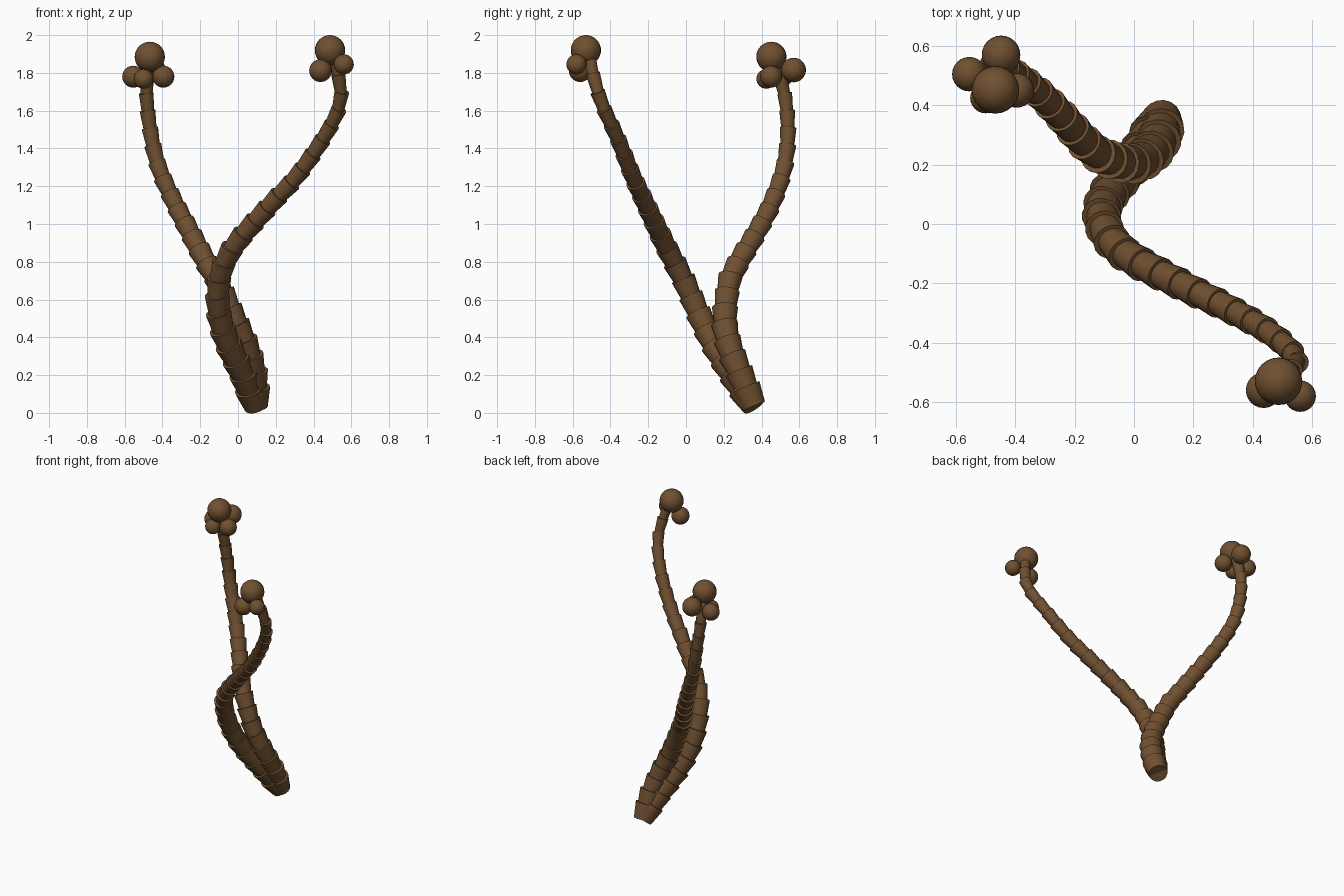
import bpy
from mathutils import Vector

cube = bpy.data.objects.get("Cube")
if cube:
    bpy.data.objects.remove(cube, do_unlink=True)

bark = bpy.data.materials.new("brown_bark")
bark.use_nodes = True
color = (0.16, 0.08, 0.03, 1)
bark.diffuse_color = color
bark.node_tree.nodes["Principled BSDF"].inputs["Base Color"].default_value = color


def finish(obj, name):
    obj.name = name
    obj.data.materials.append(bark)
    bpy.ops.object.shade_smooth_by_angle()


def resample(points, count):
    """Even steps along a smooth path through the points."""
    pts = [Vector(p) for p in points]
    pts = [2 * pts[0] - pts[1]] + pts + [2 * pts[-1] - pts[-2]]
    fine = []
    for a, b, c, d in zip(pts, pts[1:], pts[2:], pts[3:]):
        for i in range(20):
            t = i / 20
            fine.append(0.5 * (2 * b + (c - a) * t + (2 * a - 5 * b + 4 * c - d) * t * t
                               + (3 * b - a - 3 * c + d) * t ** 3))
    fine.append(pts[-2])
    dist = [0]
    for a, b in zip(fine, fine[1:]):
        dist.append(dist[-1] + (b - a).length)
    out, j = [], 0
    for i in range(count + 1):
        target = dist[-1] * i / count
        while j < len(dist) - 2 and dist[j + 1] < target:
            j += 1
        out.append(fine[j].lerp(fine[j + 1], (target - dist[j]) / (dist[j + 1] - dist[j])))
    return out


def trunk(name, points, count):
    """Stack of flared rings, each one wider at its upper end."""
    path = resample(points, count)
    for i, (a, b) in enumerate(zip(path, path[1:])):
        t = i / (count - 1)
        radius = 0.079 * (1 - t) + 0.036 * t
        axis = b - a
        length = axis.length * 1.2
        bpy.ops.mesh.primitive_cone_add(
            vertices=16, radius1=radius * 0.8, radius2=radius, depth=length,
            location=a + axis.normalized() * length / 2,
            rotation=axis.to_track_quat('Z', 'Y').to_euler())
        finish(bpy.context.object, f"{name}_ring_{i + 1}")


def nuts(name, balls):
    for i, (x, y, z, r) in enumerate(balls):
        bpy.ops.mesh.primitive_uv_sphere_add(segments=24, ring_count=16, radius=r,
                                             location=(x, y, z))
        finish(bpy.context.object, f"{name}_{i + 1}")


# Trunks, both growing out of one base
trunk("front_trunk", [
    (0.095, 0.36, 0.035), (0.03, 0.25, 0.2), (-0.05, 0.15, 0.36), (-0.1, 0.07, 0.52),
    (-0.1, -0.01, 0.7), (-0.03, -0.1, 0.87), (0.17, -0.21, 1.1), (0.31, -0.28, 1.25),
    (0.45, -0.36, 1.45), (0.53, -0.43, 1.6), (0.545, -0.47, 1.71), (0.51, -0.51, 1.87)], 23)
trunk("back_trunk", [
    (0.095, 0.36, 0.035), (0.085, 0.29, 0.2), (0.045, 0.23, 0.35), (-0.02, 0.205, 0.5),
    (-0.11, 0.23, 0.7), (-0.17, 0.28, 0.8), (-0.25, 0.37, 0.95), (-0.33, 0.45, 1.1),
    (-0.42, 0.52, 1.3), (-0.465, 0.54, 1.5), (-0.485, 0.52, 1.7), (-0.47, 0.47, 1.85)], 22)

# Round nut clusters at the tips
nuts("front_nut", [(0.487, -0.53, 1.92, 0.08), (0.437, -0.56, 1.812, 0.06),
                   (0.56, -0.58, 1.845, 0.053)])
nuts("back_nut", [(-0.467, 0.452, 1.885, 0.08), (-0.448, 0.57, 1.815, 0.065),
                  (-0.555, 0.505, 1.78, 0.058), (-0.5, 0.425, 1.768, 0.052),
                  (-0.395, 0.45, 1.78, 0.058)])
